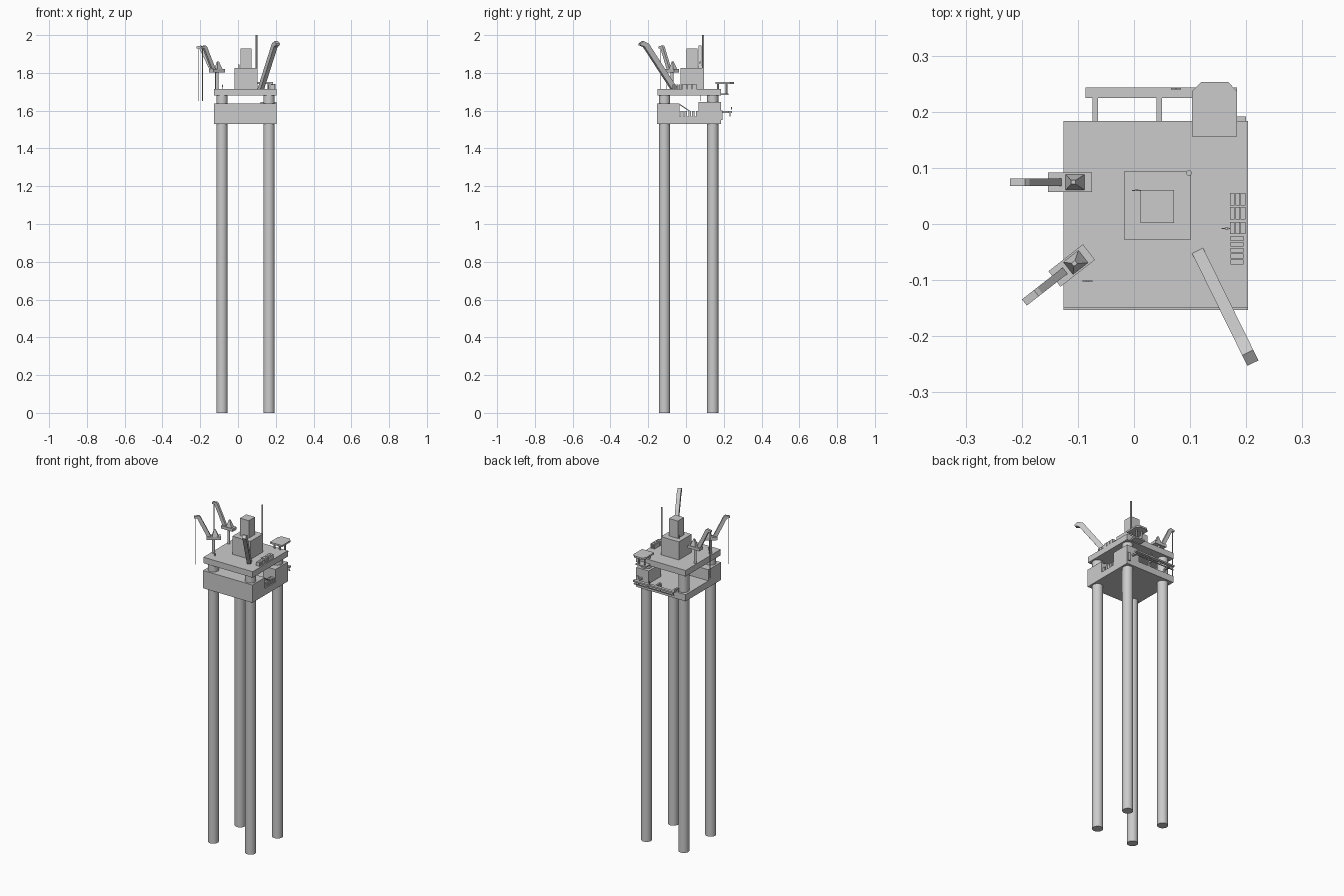
import bpy, bmesh, math
from mathutils import Matrix, Vector


def finish(name, bm, mat=None):
    if mat:
        bm.transform(mat)
    bmesh.ops.recalc_face_normals(bm, faces=bm.faces)
    me = bpy.data.meshes.new(name)
    bm.to_mesh(me)
    bm.free()
    ob = bpy.data.objects.new(name, me)
    bpy.context.collection.objects.link(ob)
    return ob


def box(name, x0, x1, y0, y1, z0, z1, mat=None):
    bm = bmesh.new()
    bmesh.ops.create_cube(bm, size=1)
    bm.transform(Matrix.Translation(((x0 + x1) / 2, (y0 + y1) / 2, (z0 + z1) / 2))
                 @ Matrix.Diagonal((x1 - x0, y1 - y0, z1 - z0, 1)))
    return finish(name, bm, mat)


def cyl(name, x, y, r, z0, z1, n=32, mat=None):
    bm = bmesh.new()
    bmesh.ops.create_cone(bm, cap_ends=True, segments=n, radius1=r, radius2=r, depth=z1 - z0)
    for f in bm.faces:
        f.smooth = len(f.verts) == 4
    for e in bm.edges:
        e.smooth = all(f.smooth for f in e.link_faces)
    bm.transform(Matrix.Translation((x, y, (z0 + z1) / 2)))
    return finish(name, bm, mat)


def prism(name, pts, vec, mat=None):
    # Extrude a closed outline along a vector
    bm = bmesh.new()
    f = bm.faces.new([bm.verts.new(p) for p in pts])
    ext = bmesh.ops.extrude_face_region(bm, geom=[f], use_keep_orig=True)
    bmesh.ops.translate(bm, vec=Vector(vec),
                        verts=[v for v in ext["geom"] if isinstance(v, bmesh.types.BMVert)])
    return finish(name, bm, mat)


def boom(name, prof, width, mat):
    return prism(name, [(r, -width / 2, z) for r, z in prof], (0, width, 0), mat)


def place(x, y, ang):
    return Matrix.Translation((x, y, 0)) @ Matrix.Rotation(ang, 4, 'Z')


# Legs
for i, x in enumerate((-0.085, 0.164)):
    for j, y in enumerate((-0.114, 0.142)):
        cyl(f"leg_{i}{j}", x, y, 0.03, 0, 1.69)

# Lower hull: floor, tall front block, rear corner block
box("hull_floor", -0.126, 0.203, -0.153, 0.184, 1.53, 1.57)
box("hull_front_block", -0.126, 0.203, -0.153, -0.034, 1.57, 1.637)
box("hull_rear_block", 0.12, 0.203, 0.066, 0.184, 1.57, 1.647)
box("rear_bracket", 0.184, 0.2, 0.184, 0.192, 1.55, 1.6)
prism("hull_stair", [(0.19, -0.034, 1.637), (0.19, 0.02, 1.6), (0.19, 0.02, 1.594),
                     (0.19, -0.034, 1.63)], (0.008, 0, 0))

# Upper deck and superstructure
box("upper_deck", -0.126, 0.203, -0.15, 0.184, 1.68, 1.716)
box("accommodation_block", -0.018, 0.102, -0.028, 0.094, 1.716, 1.825)
box("control_tower", 0.012, 0.071, 0.002, 0.061, 1.825, 1.93)
cyl("mast", 0.098, 0.091, 0.005, 1.716, 2.0, 16)

# Stacked containers on the upper deck and crates in the hull notch
for r, y in enumerate((0.033, 0.008, -0.018)):
    for c in range(3):
        x = 0.171 + c * 0.0095
        box(f"container_{r}{c}", x, x + 0.0085, y, y + 0.022, 1.716, 1.742)
for k in range(5):
    y = -0.072 + k * 0.0105
    box(f"crate_{k}", 0.172, 0.195, y, y + 0.0085, 1.716, 1.738)
    y = -0.028 + k * 0.02
    box(f"hull_crate_{k}", 0.172, 0.198, y, y + 0.014, 1.57, 1.597)

# Helipad with clipped rear corners, on posts
pad = [(0.103, 0.156), (0.184, 0.156), (0.184, 0.236),
       (0.168, 0.253), (0.12, 0.253), (0.103, 0.236)]
prism("helipad", [(x, y, 1.742) for x, y in pad], (0, 0, 0.01))
for i, x in enumerate((0.125, 0.162)):
    cyl(f"helipad_post_{i}", x, 0.215, 0.005, 1.69, 1.743, 12)
    cyl(f"helipad_inner_post_{i}", x, 0.17, 0.005, 1.71, 1.743, 12)
box("helipad_bracket", 0.11, 0.178, 0.18, 0.225, 1.684, 1.692)

# Rear walkway with support arms
box("rear_walkway", -0.086, 0.184, 0.225, 0.243, 1.588, 1.597)
box("walkway_end_arm", -0.074, -0.064, 0.18, 0.226, 1.588, 1.597)
for i, x in enumerate((0.04, 0.16)):
    box(f"walkway_arm_{i}", x, x + 0.01, 0.18, 0.226, 1.588, 1.597)
for i, x in enumerate((-0.074, 0.04)):
    box(f"walkway_prop_{i}", x, x + 0.01, 0.174, 0.184, 1.57, 1.592)
box("walkway_lower_rail", -0.086, 0.184, 0.23, 0.235, 1.57, 1.575)
for i in range(4):
    x = -0.08 + i * 0.085
    box(f"walkway_hanger_{i}", x, x + 0.004, 0.23, 0.235, 1.573, 1.59)

# Two pedestal cranes
crane_prof = [(0.015, 1.822), (0.072, 1.938), (0.08, 1.945), (0.107, 1.94),
              (0.107, 1.93), (0.09, 1.928), (0.034, 1.812)]
for i, (x, y, deg) in enumerate(((-0.114, 0.0745, 180), (-0.111, -0.074, 218))):
    m = place(x, y, math.radians(deg))
    cyl(f"crane_pedestal_{i}", 0, 0, 0.008, 1.716, 1.806, 16, mat=m)
    box(f"crane_platform_{i}", -0.039, 0.039, -0.0175, 0.0175, 1.803, 1.82, m)
    boom(f"crane_boom_{i}", crane_prof, 0.014, m)
    box(f"crane_cable_{i}", 0.096, 0.099, -0.0015, 0.0015, 1.65, 1.932, m)
    # Pyramid frame, pinched towards the crane axis at the top
    frame = boom(f"crane_frame_{i}", [(-0.026, 1.82), (0.008, 1.82),
                                      (-0.002, 1.86), (-0.01, 1.86)], 0.028, None)
    for v in frame.data.vertices:
        if v.co.z > 1.85:
            v.co.y *= 0.25
    frame.data.transform(m)

# Flare boom leaning out over the front right corner
flare = [(0, 1.715), (0.172, 1.955), (0.203, 1.968), (0.224, 1.955),
         (0.222, 1.946), (0.197, 1.938), (0.036, 1.715)]
boom("flare_boom", flare, 0.022, place(0.113, -0.047, math.atan2(-0.197, 0.097)))

# Small deck crew figures
for i, (x, y, z) in enumerate(((-0.083, -0.102, 1.716), (0.165, -0.008, 1.716),
                               (0.005, 0.06, 1.825), (0.075, 0.241, 1.597))):
    for s in (0, 1):
        lx = x - 0.003 + s * 0.004
        box(f"crew_leg_{i}_{s}", lx, lx + 0.002, y - 0.001, y + 0.001, z, z + 0.01)
    box(f"crew_body_{i}", x - 0.003, x + 0.003, y - 0.0015, y + 0.0015, z + 0.009, z + 0.019)
    box(f"crew_arms_{i}", x - 0.009, x + 0.009, y - 0.001, y + 0.001, z + 0.016, z + 0.018)
    box(f"crew_head_{i}", x - 0.0015, x + 0.0015, y - 0.0015, y + 0.0015, z + 0.019, z + 0.023)
